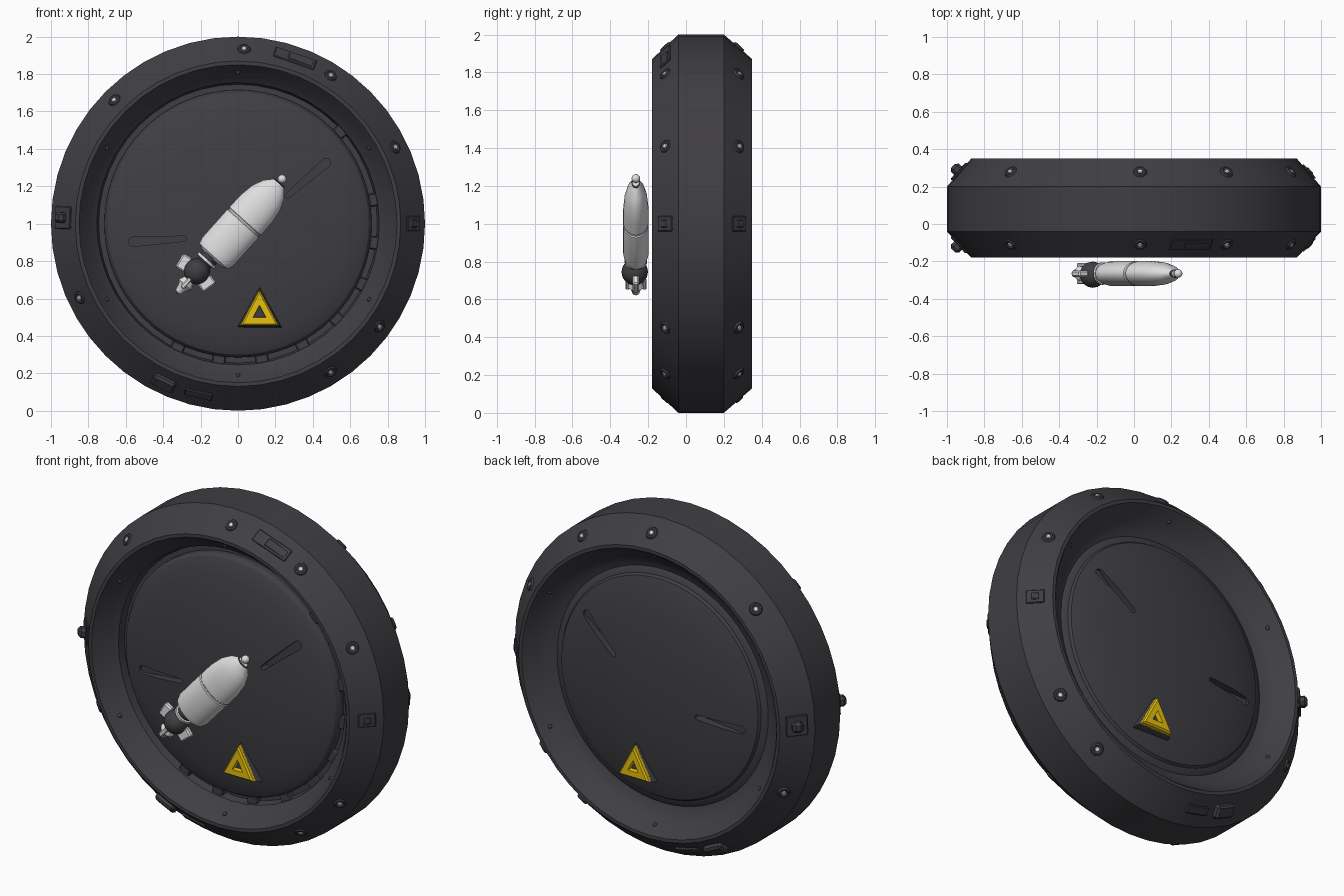
import bpy, bmesh, math
from math import radians, cos, sin, pi
from mathutils import Matrix, Vector

cube = bpy.data.objects.get("Cube")
if cube:
    bpy.data.objects.remove(cube)


def material(name, rgb):
    m = bpy.data.materials.new(name)
    m.use_nodes = True
    m.diffuse_color = (*rgb, 1)
    m.node_tree.nodes["Principled BSDF"].inputs["Base Color"].default_value = (*rgb, 1)
    return m


DARK = material("charcoal", (0.05, 0.048, 0.056))
WHITE = material("off white", (0.74, 0.74, 0.74))
YELLOW = material("warning yellow", (0.85, 0.56, 0.004))

T, R, S = Matrix.Translation, Matrix.Rotation, Matrix.Diagonal
MID = 0.085                                   # middle of the wheel's depth
AXLE = T((0, 0, 1)) @ R(pi / 2, 4, 'X')       # local z points to the front
SIDES = (-1, 1)                               # front, back


def smooth(ob, angle=30):
    bpy.ops.object.select_all(action='DESELECT')
    ob.select_set(True)
    bpy.context.view_layer.objects.active = ob
    bpy.ops.object.shade_smooth_by_angle(angle=radians(angle))


def finish(bm, name, mat):
    bmesh.ops.remove_doubles(bm, verts=bm.verts, dist=1e-5)
    bmesh.ops.recalc_face_normals(bm, faces=bm.faces)
    mesh = bpy.data.meshes.new(name)
    bm.to_mesh(mesh)
    bm.free()
    mesh.materials.append(mat)
    ob = bpy.data.objects.new(name, mesh)
    bpy.context.collection.objects.link(ob)
    smooth(ob)
    return ob


def lathe(bm, profile, matrix, steps=48, closed=False):
    """Spin (radius, height) points about local z."""
    vs = [bm.verts.new((r, 0, h)) for r, h in profile]
    es = [bm.edges.new(p) for p in zip(vs, vs[1:])]
    if closed:
        es.append(bm.edges.new((vs[-1], vs[0])))
    bmesh.ops.spin(bm, geom=vs + es, cent=(0, 0, 0), axis=(0, 0, 1),
                   angle=2 * pi, steps=steps, use_duplicate=False)
    bmesh.ops.remove_doubles(bm, verts=[v for v in bm.verts if not v.tag], dist=1e-5)
    for v in bm.verts:
        if not v.tag:
            v.co = matrix @ v.co
            v.tag = True


def box(bm, matrix, size, bevel=0.008):
    made = bmesh.ops.create_cube(bm, size=1, matrix=matrix @ S((*size, 1)))['verts']
    edges = list({e for v in made for e in v.link_edges})
    bmesh.ops.bevel(bm, geom=edges, offset=bevel, segments=1, affect='EDGES')
    for v in bm.verts:
        v.tag = True


def ball(bm, matrix, radius):
    bmesh.ops.create_uvsphere(bm, u_segments=20, v_segments=12, radius=radius, matrix=matrix)
    for v in bm.verts:
        v.tag = True


def chamfer(angle, side, radius=0.935, depth=0.195):
    """Frame on the sloped rim face: x along the rim, z outwards."""
    a = radians(angle)
    out = Vector((cos(a), 0, sin(a)))
    n = (out * 0.14 + Vector((0, side * 0.13, 0))).normalized()
    t = Vector((-sin(a), 0, cos(a)))
    m = Matrix((t, n.cross(t), n)).transposed().to_4x4()
    return T(out * radius + Vector((0, MID + side * depth, 1))) @ m


# Rim: closed ring profile, grooved inside the front, plain slope inside the back
outer = [(0.85, 0.18), (0.87, 0.18), (1, 0.04), (1, -0.2), (0.87, -0.35), (0.85, -0.35)]
back_slope = [(0.837, -0.335), (0.79, -0.27), (0.72, -0.225), (0.67, -0.215)]
front_slope = [(0.67, 0.015), (0.745, 0.015), (0.755, 0.06), (0.785, 0.085), (0.838, 0.165)]
bm = bmesh.new()
lathe(bm, outer + back_slope + front_slope, AXLE, closed=True)
finish(bm, "wheel_rim", DARK)

# Hub disc: gently domed on both faces, with a stepped edge
front_dome = [(0, 0.15), (0.2, 0.147), (0.45, 0.127), (0.6, 0.1), (0.67, 0.082),
              (0.7, 0.068), (0.715, 0.045)]
back_dome = [(0.715, -0.21), (0.7, -0.225), (0.665, -0.235), (0.655, -0.25),
             (0.6, -0.268), (0.45, -0.297), (0.2, -0.317), (0, -0.32)]
bm = bmesh.new()
lathe(bm, front_dome + back_dome, AXLE, 64)
hub = finish(bm, "hub_disc", DARK)

# Tapered slots cut in both hub faces
slots = [((0.47, 1.325), (0.265, 1.15)), ((-0.56, 0.903), (-0.29, 0.92))]
for side in SIDES:
    for outer_end, inner_end in slots:
        bm = bmesh.new()
        for (x, z), r in ((outer_end, 0.025), (inner_end, 0.014)):
            for i in range(32):
                a = (i // 2) * pi / 8
                y = MID + side * (0.17 + 0.09 * (i % 2))
                bm.verts.new((x + r * cos(a), y, z + r * sin(a)))
        bmesh.ops.convex_hull(bm, input=bm.verts)
        cutter = finish(bm, "slot_cutter", DARK)
        cutter.hide_render = True
        bpy.context.view_layer.objects.active = hub
        mod = hub.modifiers.new("slot", 'BOOLEAN')
        mod.operation, mod.solver, mod.object = 'DIFFERENCE', 'EXACT', cutter
        bpy.ops.object.modifier_apply(modifier=mod.name)
        bpy.data.objects.remove(cutter)
smooth(hub)

# Sockets around both sloped rim faces, most holding a pale screw
sockets, screws = bmesh.new(), bmesh.new()
for side in SIDES:
    for angle in (88, 58, 26, 0, -36, -58, 135, 178, 205):
        m = chamfer(angle, side)
        lathe(sockets, [(0.014, 0.002), (0.023, 0.008), (0.032, 0.006), (0.037, -0.004)], m, 14)
        if angle not in (0, 178):
            lathe(screws, [(0, 0.008), (0.011, 0.007), (0.016, -0.003)], m, 12)
finish(sockets, "screw_sockets", DARK)
finish(screws, "screws", WHITE)

# Plates and blocks on the rim
bm = bmesh.new()
for side in SIDES:
    box(bm, chamfer(0, side), (0.08, 0.1, 0.012), 0.004)
    box(bm, chamfer(0, side), (0.04, 0.045, 0.024), 0.004)
    box(bm, chamfer(178, side), (0.12, 0.12, 0.014), 0.004)
    box(bm, chamfer(178, side), (0.06, 0.06, 0.09), 0.015)
    box(bm, chamfer(245, side), (0.13, 0.08, 0.055), 0.012)
    box(bm, chamfer(257, side), (0.15, 0.05, 0.02), 0.005)
box(bm, chamfer(71, -1), (0.23, 0.075, 0.01), 0.004)
box(bm, chamfer(69, -1), (0.14, 0.05, 0.016), 0.005)
finish(bm, "rim_plates", DARK)

# Brackets in the front groove and studs on the inner slopes
bm = bmesh.new()
for angle in (42, 10, -8, -26, -44, -62, -80, -98, -116):
    m = AXLE @ R(radians(angle), 4, 'Z')
    box(bm, m @ T((0.735, 0, 0.03)), (0.05, 0.07, 0.04), 0.006)
for side in SIDES:
    for angle in range(30, 390, 60):
        a = radians(angle)
        ball(bm, T((0.81 * cos(a), MID + side * 0.208, 1 + 0.81 * sin(a))), 0.012)
finish(bm, "groove_details", DARK)

# Warning triangles on both hub faces: dark plate with a yellow frame
plate, frame = bmesh.new(), bmesh.new()
for side in SIDES:
    m = T((0.115, MID + side * 0.205, 0.52)) @ R(-side * pi / 2, 4, 'X')
    m = m @ R(-side * pi / 2, 4, 'Z') @ S((1.06, 0.98, 1, 1))
    lathe(plate, [(0, 0.022), (0.122, 0.022), (0.135, 0.012), (0.14, -0.02)], m, 3)
    lathe(frame, [(0.036, 0.015), (0.042, 0.05), (0.104, 0.05), (0.12, 0.04), (0.122, 0.015)],
          m, 3, True)
finish(plate, "warning_plate", DARK)
finish(frame, "warning_triangle", YELLOW)

# Rocket: flattened, blunt-shouldered hull with a seam and a small nose tip
rocket = T((-0.22, -0.265, 0.745)) @ R(radians(42), 4, 'Y')
hull = rocket @ T((0.012, 0, 0)) @ S((1, 0.6, 1, 1))
bm = bmesh.new()
lathe(bm, [(0, 0.105), (0.07, 0.105), (0.102, 0.12), (0.112, 0.15), (0.113, 0.355),
           (0.107, 0.36), (0.107, 0.368), (0.113, 0.373), (0.112, 0.46), (0.1, 0.54),
           (0.075, 0.6), (0.035, 0.645), (0, 0.65)], hull, 28)
ball(bm, rocket @ T((0.008, 0, 0.672)), 0.023)
finish(bm, "rocket_hull", WHITE)

# Rocket engine ball, neck and nose collar
bm = bmesh.new()
ball(bm, rocket @ T((0, -0.006, 0)), 0.07)
lathe(bm, [(0.04, 0.05), (0.05, 0.085), (0.05, 0.11)], rocket, 20)
lathe(bm, [(0.038, 0.636), (0.038, 0.645), (0.03, 0.65)], hull, 20)
finish(bm, "rocket_engine", DARK)

# Rocket fins, neck ring, nozzle and exhaust stubs
bm = bmesh.new()
for s in SIDES:
    box(bm, rocket @ T((s * 0.082, 0, -0.012)) @ R(s * 0.2, 4, 'Y'), (0.058, 0.035, 0.085))
    box(bm, rocket @ T((0, s * 0.045, -0.085)), (0.025, 0.022, 0.07), 0.006)
lathe(bm, [(0.04, 0.066), (0.06, 0.07), (0.06, 0.085), (0.04, 0.088)], rocket, 20, True)
lathe(bm, [(0, -0.055), (0.03, -0.06), (0.044, -0.095), (0.03, -0.11),
           (0.018, -0.15), (0, -0.16)], rocket, 16)
finish(bm, "rocket_fins", WHITE)
